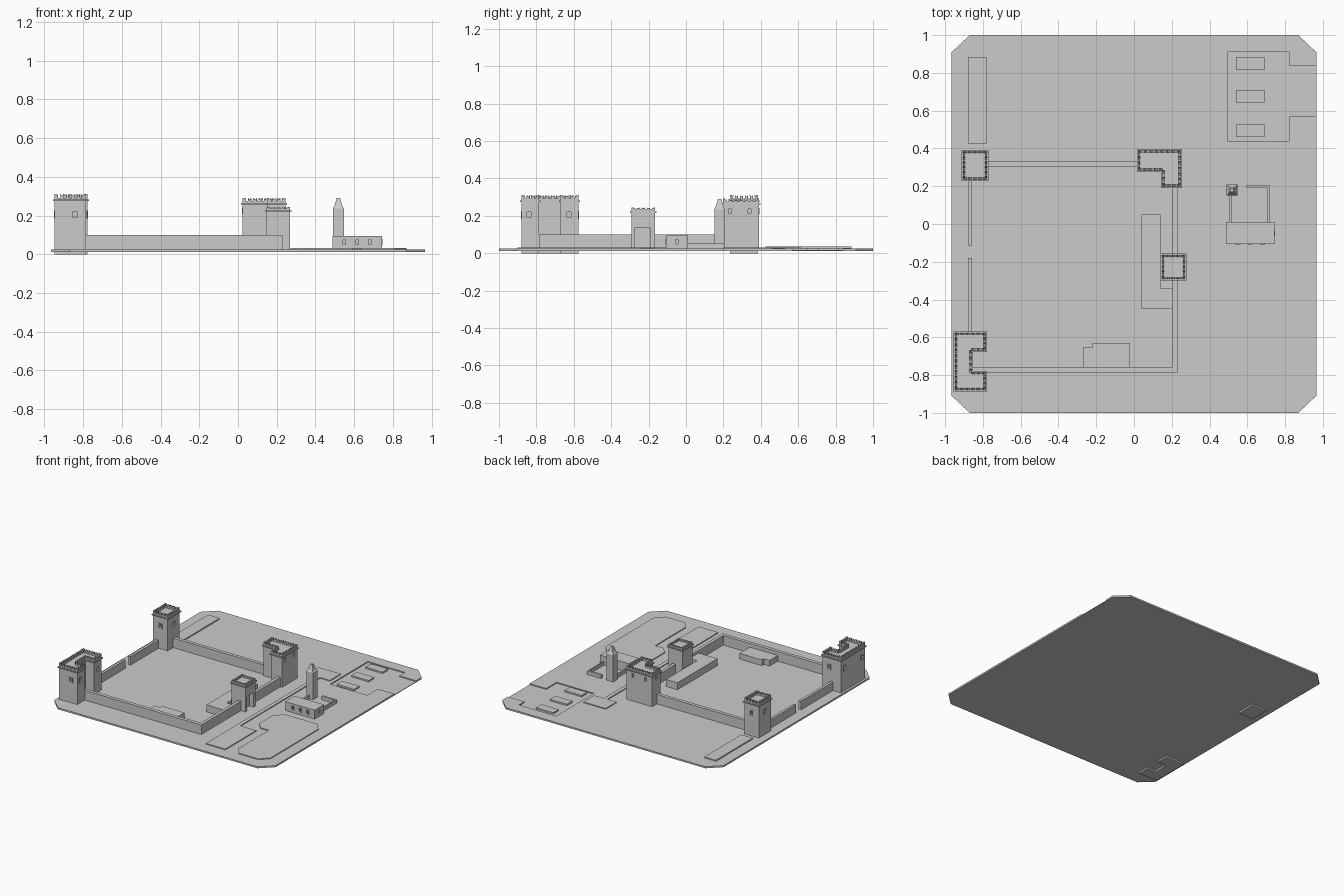
import bpy, bmesh
from mathutils import Vector

if "Cube" in bpy.data.objects:
    bpy.data.objects.remove(bpy.data.objects["Cube"])

GROUND = 0.025


def finish(name, bm):
    bmesh.ops.recalc_face_normals(bm, faces=bm.faces)
    me = bpy.data.meshes.new(name)
    bm.to_mesh(me)
    bm.free()
    ob = bpy.data.objects.new(name, me)
    bpy.context.collection.objects.link(ob)
    return ob


def extrude(bm, pts, vec):
    """Closed solid from a planar outline pushed along vec."""
    f = bm.faces.new([bm.verts.new(p) for p in pts])
    r = bmesh.ops.extrude_face_region(bm, geom=[f], use_keep_orig=True)
    verts = [g for g in r['geom'] if isinstance(g, bmesh.types.BMVert)]
    bmesh.ops.translate(bm, verts=verts, vec=vec)


def prism(name, pts, z0, z1):
    bm = bmesh.new()
    extrude(bm, [(x, y, z0) for x, y in pts], (0, 0, z1 - z0))
    return finish(name, bm)


def rect(x0, x1, y0, y1):
    return [(x0, y0), (x1, y0), (x1, y1), (x0, y1)]


def inset(pts, d):
    """Inset a counter-clockwise right-angled outline."""
    out = []
    for i, p in enumerate(pts):
        p = Vector(p)
        a = (p - Vector(pts[i - 1])).normalized()
        b = (Vector(pts[(i + 1) % len(pts)]) - p).normalized()
        out.append(tuple(p + d * Vector((-a.y - b.y, a.x + b.x))))
    return out


def wall_solid(bm, o, n, profile, d0, d1):
    """Profile (u, z) on a vertical face at o with outward normal n, from depth d0 to d1."""
    n = Vector((n[0], n[1], 0))
    u = Vector((-n.y, n.x, 0))
    o = Vector(o)
    extrude(bm, [o + u * a + Vector((0, 0, z)) + n * d0 for a, z in profile], n * (d1 - d0))


def openings(body, name, wins, w, h, frame=True):
    """Recessed openings; each is (x, y, z centre, normal)."""
    cut, trim = bmesh.new(), bmesh.new()
    t = 0.006
    for x, y, z, n in wins:
        o = (x, y, z)
        wall_solid(cut, o, n, rect(-w / 2, w / 2, -h / 2, h / 2), -0.02 if frame else -0.035, 0.02)
        if frame:
            a, b = w / 2, h / 2
            for r in (rect(-a - t, -a, -b - t, b + t), rect(a, a + t, -b - t, b + t),
                      rect(-a, a, -b - t, -b), rect(-a, a, b, b + t)):
                wall_solid(trim, o, n, r, -0.003, 0.003)
    c = finish(name + "_cutter", cut)
    c.hide_render = True
    c.hide_viewport = True
    m = body.modifiers.new("openings", 'BOOLEAN')
    m.operation, m.solver, m.object = 'DIFFERENCE', 'EXACT', c
    if frame:
        finish(name + "_frames", trim)
    else:
        trim.free()


def tower(name, lip, z0, top, lip_drop=0.038):
    """Body, projecting lip, parapet and swallow-tailed merlons."""
    zl = top - lip_drop
    body = prism(name + "_body", inset(lip, 0.008), z0, zl)
    prism(name + "_lip", lip, zl, zl + 0.008)
    ring = inset(lip, 0.008)
    bm = bmesh.new()
    zp, th = zl + 0.018, 0.01
    for i, p in enumerate(ring):
        a, b = Vector(p), Vector(ring[(i + 1) % len(ring)])
        L = (b - a).length
        d = (b - a) / L
        n = (d.y, -d.x)
        o = (a.x, a.y, 0)
        wall_solid(bm, o, n, rect(0, L, zl + 0.007, zp), -th, 0)
        k = max(2, round((L - 0.018) / 0.028)) + 1
        for j in range(k):
            c = 0.009 + (L - 0.018) * j / (k - 1)
            w = 0.008
            wall_solid(bm, o, n, [(c - w, zp), (c + w, zp), (c + w + .001, top),
                                  (c, top - 0.011), (c - w - .001, top)], -th, 0)
    finish(name + "_battlements", bm)
    return body


# ground plate: lower sheet and upper sheet notched by the sunken basin
c = [(-.87, -1), (.87, -1), (.965, -.91)]
d = [(.965, .91), (.87, 1), (-.87, 1), (-.965, .91), (-.965, -.91)]
prism("ground_lower", c + d, 0.012, 0.017)
prism("ground_upper", c + [(.965, .57), (.82, .57), (.82, .44), (.495, .44), (.495, .91),
                           (.82, .91), (.82, .84), (.965, .84)] + d, 0.017, GROUND)
for i, y in enumerate((.46, .642, .815)):
    prism(f"basin_block_{i}", rect(.54, .69, y, y + .068), 0.016, 0.029)

# low raised paving, road and field
prism("northwest_strip", rect(-.88, -.78, .425, .885), 0.02, 0.035)
prism("road", [(.35, -.9), (.52, -.9), (.52, -.515), (.38, -.515), (.38, .48), (.465, .48),
               (.465, .615), (.27, .615), (.27, .48), (.35, .48)], 0.02, 0.032)
prism("field", [(.635, -.9), (.81, -.9), (.87, -.835), (.87, -.24), (.815, -.175), (.53, -.175),
                (.47, -.24), (.47, -.41), (.52, -.46), (.59, -.46), (.59, -.835)], 0.02, 0.032)

# curtain walls
prism("north_wall", rect(-.79, .04, .303, .33), 0.015, 0.1)
prism("southeast_wall", [(-.87, -.785), (.23, -.785), (.23, .21), (.205, .21), (.205, -.757),
                         (-.87, -.757)], 0.015, 0.1)
prism("west_wall_south", rect(-.878, -.857, -.59, -.18), 0.015, 0.092)
prism("west_wall_north", rect(-.878, -.857, -.115, .25), 0.015, 0.092)

# courtyard buildings
prism("gate_wing", [(.04, -.45), (.206, -.45), (.206, -.34), (.14, -.34), (.14, .05), (.04, .05)],
      0.015, 0.08)
prism("south_hall", [(-.27, -.758), (-.025, -.758), (-.025, -.63), (-.22, -.63), (-.22, -.655),
                     (-.27, -.655)], 0.015, 0.07)

# towers
E, W, N, S = (1, 0), (-1, 0), (0, 1), (0, -1)
u_tower = tower("southwest_tower", [(-.955, -.887), (-.778, -.887), (-.778, -.777), (-.853, -.777),
                (-.853, -.678), (-.778, -.678), (-.778, -.568), (-.955, -.568)], 0, 0.312)
openings(u_tower, "southwest_windows",
         [(-.842, -.879, .205, S), (-.786, -.84, .205, E), (-.786, -.625, .205, E),
          (-.842, -.576, .205, N), (-.947, -.84, .205, W), (-.947, -.625, .205, W)], .022, .03)
nw = tower("northwest_tower", rect(-.913, -.77, .227, .393), 0, 0.312)
openings(nw, "northwest_windows",
         [(-.842, .235, .205, S), (-.842, .385, .205, N), (-.778, .31, .205, E),
          (-.905, .31, .205, W)], .022, .03)
l_tower = tower("northeast_tower", [(.015, .275), (.143, .275), (.143, .19), (.253, .19),
                                    (.253, .397), (.015, .397)], 0.015, 0.292, 0.034)
openings(l_tower, "northeast_windows",
         [(.245, .235, .225, E), (.245, .34, .225, E), (.08, .389, .225, N), (.19, .389, .225, N),
          (.023, .335, .225, W)], .016, .024)
gate = tower("gate_tower", rect(.14, .277, -.3, -.157), 0.015, 0.244, 0.026)
openings(gate, "gate_doorway", [(.269, -.233, .082, E)], .08, .114, False)

# chapel with side windows, yard walls and bell tower
hall = prism("chapel_hall", rect(.487, .744, -.107, .01), 0.015, 0.095)
openings(hall, "chapel_windows", [(x, -.107, .062, S) for x in (.55, .615, .68)]
         + [(.744, -.05, .062, E)], .013, .023)
prism("yard_west_wall", rect(.505, .517, .005, .16), 0.015, 0.053)
prism("yard_northeast_wall", [(.708, .005), (.717, .005), (.717, .207), (.595, .207), (.595, .19),
                              (.708, .19)], 0.015, 0.053)
prism("bell_tower", rect(.49, .547, .152, .207), 0.015, 0.237)
bm = bmesh.new()
rings = []
for h, z in ((.0285, .237), (.021, .25), (.019, .255), (.009, .29)):
    rings.append([bm.verts.new((x, y, z)) for x, y in
                  rect(.5185 - h, .5185 + h, .1795 - h, .1795 + h)])
for a, b in zip(rings, rings[1:]):
    for i in range(4):
        bm.faces.new((a[i], a[(i + 1) % 4], b[(i + 1) % 4], b[i]))
bm.faces.new(rings[0])
bm.faces.new(rings[-1])
finish("bell_tower_spire", bm)
